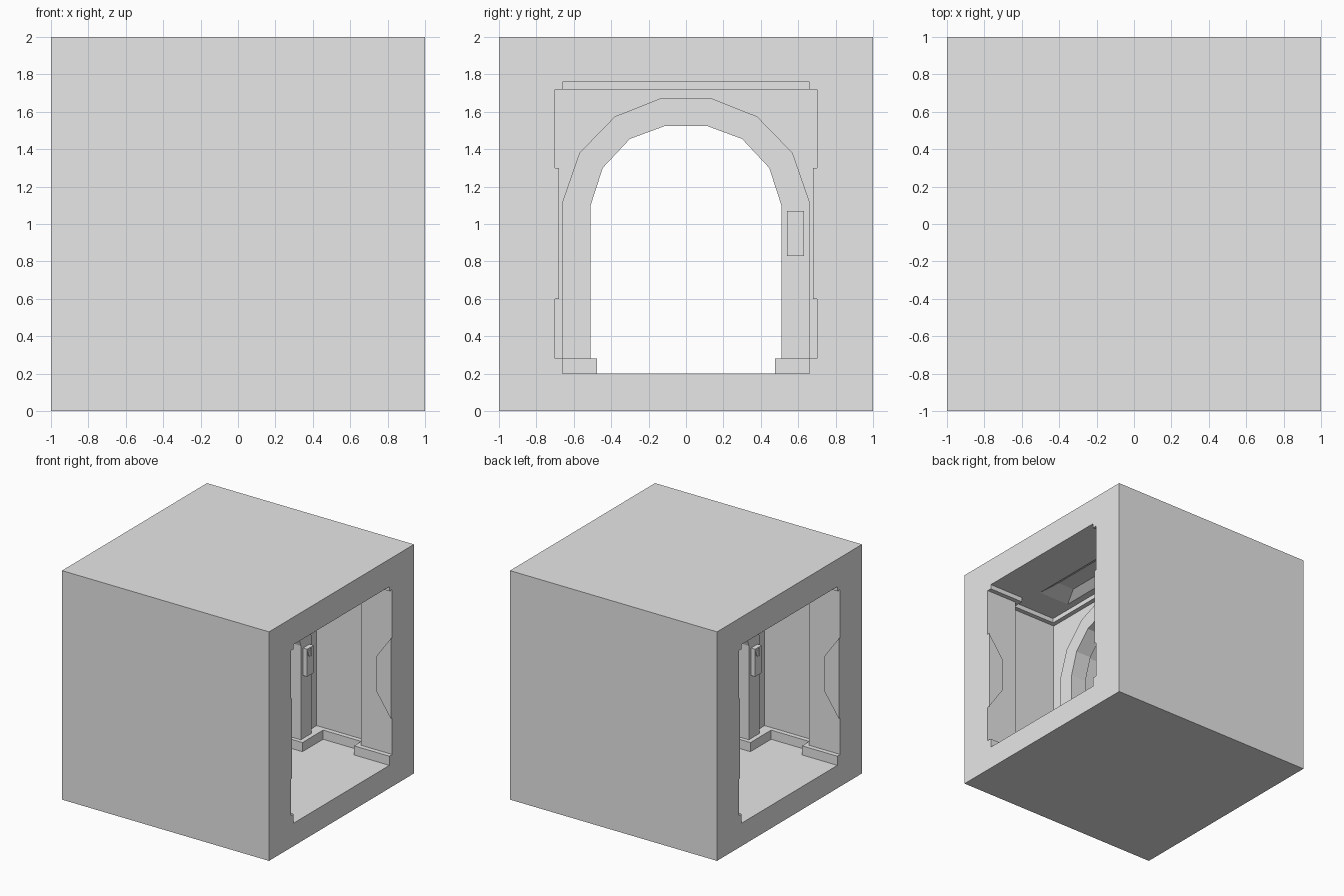
import bpy, bmesh, math

if "Cube" in bpy.data.objects:
    bpy.data.objects.remove(bpy.data.objects["Cube"], do_unlink=True)

grey = bpy.data.materials.new("light grey")
grey.use_nodes = True
grey.diffuse_color = (0.8, 0.8, 0.8, 1)
grey.node_tree.nodes["Principled BSDF"].inputs["Base Color"].default_value = (0.8, 0.8, 0.8, 1)

FLOOR, CEIL = 0.2, 1.76


def finish(name, bm):
    bmesh.ops.recalc_face_normals(bm, faces=bm.faces)
    mesh = bpy.data.meshes.new(name)
    bm.to_mesh(mesh)
    bm.free()
    mesh.materials.append(grey)
    ob = bpy.data.objects.new(name, mesh)
    bpy.context.collection.objects.link(ob)
    return ob


def add_loft(bm, a, b):
    """Solid between two matching point loops."""
    va, vb = [bm.verts.new(p) for p in a], [bm.verts.new(p) for p in b]
    bm.faces.new(va)
    bm.faces.new(vb)
    for i in range(len(va)):
        j = (i + 1) % len(va)
        bm.faces.new((va[i], va[j], vb[j], vb[i]))


def rect(x0, x1, y0, y1, z):
    return [(x0, y0, z), (x1, y0, z), (x1, y1, z), (x0, y1, z)]


def add_box(bm, x0, x1, y0, y1, z0, z1):
    add_loft(bm, rect(x0, x1, y0, y1, z0), rect(x0, x1, y0, y1, z1))


def add_prism_x(bm, yz, x0, x1):
    add_loft(bm, [(x0, y, z) for y, z in yz], [(x1, y, z) for y, z in yz])


def box(name, *dims):
    bm = bmesh.new()
    add_box(bm, *dims)
    return finish(name, bm)


def mirrored_boxes(name, quarter, z0, z1):
    """Repeat the boxes of one quarter in all four quarters."""
    bm = bmesh.new()
    for sx in (1, -1):
        for sy in (1, -1):
            for x0, x1, y0, y1 in quarter:
                add_box(bm, sx * x0, sx * x1, sy * y0, sy * y1, z0, z1)
    return finish(name, bm)


def full_arch(half):
    return half + [(-y, z) for y, z in reversed(half)]


inner = [(0.51, FLOOR), (0.51, 1.1), (0.445, 1.3), (0.30, 1.455), (0.11, 1.525)]
outer = [(0.66, FLOOR), (0.66, 1.12), (0.57, 1.38), (0.38, 1.575), (0.14, 1.67)]

# Block with the rooms, doorway and door slot cut out
block = box("block", -1, 1, -1, 1, 0, 2)
cutters = []
for s in (1, -1):
    cutters.append(box("passage_cutter", s * 0.6, s * 1.1, -0.7, 0.7, FLOOR, CEIL))
    cutters.append(box("bay_cutter", s * 0.2, s * 0.7, -0.8, 0.8, FLOOR, CEIL))
    # tapered ceiling recess
    bm = bmesh.new()
    add_loft(bm, rect(s * 0.3, s * 0.6, -0.5, 0.5, CEIL),
             rect(s * 0.37, s * 0.53, -0.345, 0.345, CEIL + 0.05))
    cutters.append(finish("recess_cutter", bm))
for name, half, depth in (("doorway_cutter", inner, 0.3), ("slot_cutter", outer, 0.1)):
    bm = bmesh.new()
    add_prism_x(bm, full_arch(half), -depth, depth)
    cutters.append(finish(name, bm))

bpy.context.view_layer.objects.active = block
for c in cutters:
    c.hide_render = True
    mod = block.modifiers.new(c.name, 'BOOLEAN')
    mod.operation = 'DIFFERENCE'
    mod.solver = 'EXACT'
    mod.object = c
    bpy.ops.object.modifier_apply(modifier=mod.name)
for c in cutters:
    bpy.data.objects.remove(c, do_unlink=True)

# Arched door frames
ring = full_arch(outer) + list(reversed(full_arch(inner)))
for s, side in ((1, "right"), (-1, "left")):
    bm = bmesh.new()
    add_prism_x(bm, ring, s * 0.2, s * 0.25)
    finish("arch_frame_" + side, bm)

# Skirting and cornice around the rooms
walls = [(0.66, 1, 0.66, 0.7), (0.66, 0.7, 0.7, 0.8)]
mirrored_boxes("skirting", walls + [(0.29, 0.66, 0.76, 0.8), (0, 0.29, 0.475, 0.8)], FLOOR, 0.28)
mirrored_boxes("cornice", walls + [(0.24, 0.66, 0.76, 0.8), (0.2, 0.24, 0, 0.8)], 1.72, CEIL)

# Tapered wall panels at the passage ends
bm = bmesh.new()
for sx in (1, -1):
    for sy in (1, -1):
        shape = [(1, 0.6), (1, 1.3), (0.855, 1.1), (0.855, 0.81)]
        add_loft(bm, [(sx * x, sy * 0.68, z) for x, z in shape],
                 [(sx * x, sy * 0.7, z) for x, z in shape])
finish("wall_panels", bm)

# Door controls: a plate with a split round button, one on each side
for s, side in ((1, "right"), (-1, "left")):
    plate = box("control_plate_" + side, s * 0.25, s * 0.29, s * 0.54, s * 0.63, 0.83, 1.07)
    bm = bmesh.new()
    for h in (1, -1):
        arc = [math.radians(-80 + 20 * i) for i in range(9)]
        half = [(s * (0.585 + h * (0.003 + 0.032 * math.cos(a))), 1.03 + 0.036 * math.sin(a))
                for a in arc]
        half += [(s * (0.585 + h * 0.006), 1.03 + 0.036), (s * (0.585 + h * 0.006), 1.03 - 0.036)]
        add_prism_x(bm, half, s * 0.29, s * 0.296)
    finish("control_button_" + side, bm)
